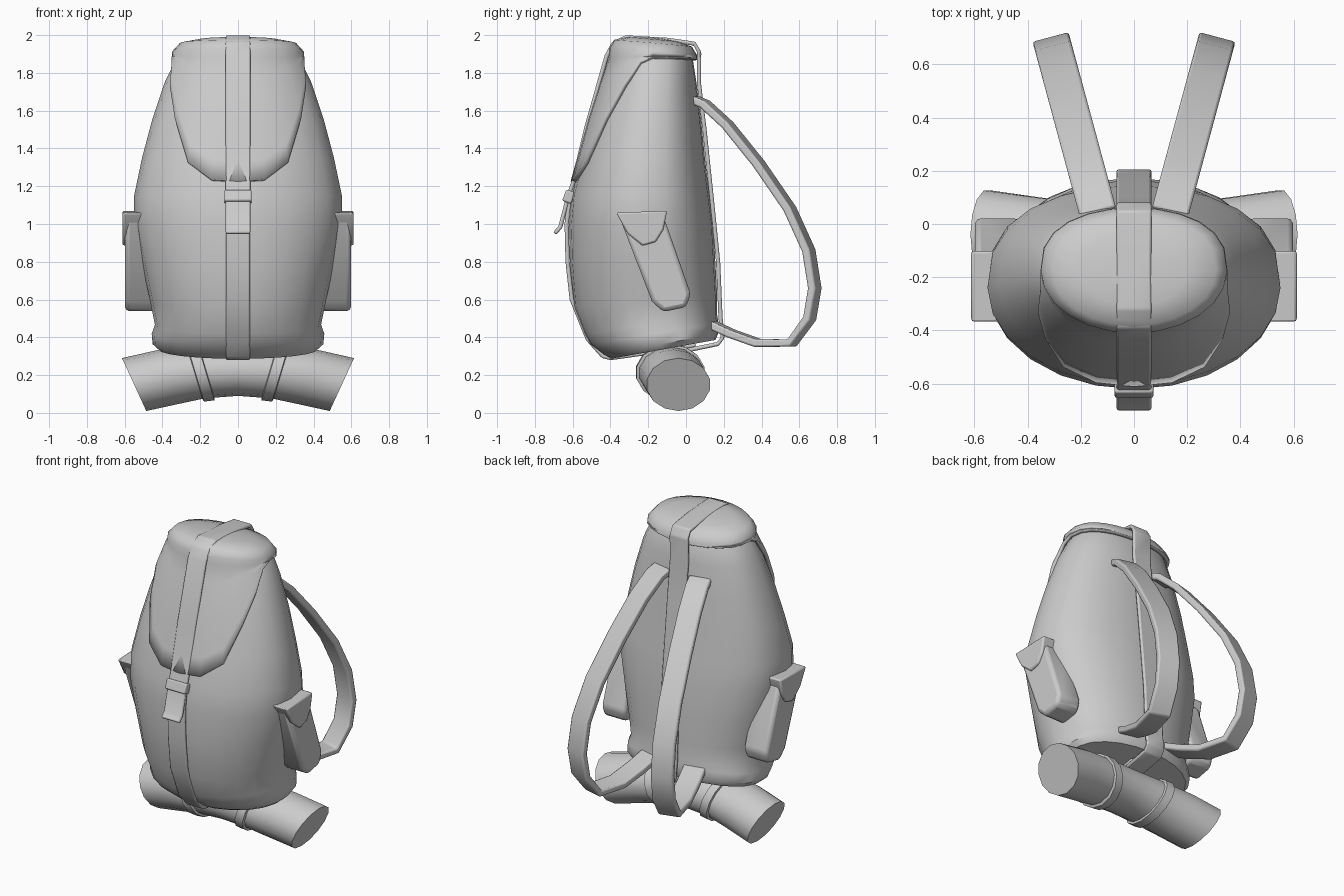
import bpy, bmesh
from math import sin, cos, pi, radians
from mathutils import Vector

cube = bpy.data.objects.get("Cube")
if cube:
    bpy.data.objects.remove(cube, do_unlink=True)

canvas = bpy.data.materials.new("grey canvas")
canvas.use_nodes = True
canvas.diffuse_color = (0.6, 0.6, 0.6, 1)
canvas.node_tree.nodes["Principled BSDF"].inputs["Base Color"].default_value = (0.6, 0.6, 0.6, 1)


def finish(name, bm, angle=40, bevel=0):
    bmesh.ops.recalc_face_normals(bm, faces=bm.faces)
    me = bpy.data.meshes.new(name)
    bm.to_mesh(me)
    bm.free()
    me.materials.append(canvas)
    me.shade_smooth()
    me.set_sharp_from_angle(angle=radians(angle))
    ob = bpy.data.objects.new(name, me)
    bpy.context.collection.objects.link(ob)
    if bevel:
        m = ob.modifiers.new("soft edges", 'BEVEL')
        m.width, m.segments = bevel, 2
    return ob


def loft(name, rings, caps=(True, True), **kw):
    """Skin a list of closed rings of points."""
    bm = bmesh.new()
    vs = [[bm.verts.new(p) for p in ring] for ring in rings]
    n = len(vs[0])
    for a, b in zip(vs, vs[1:]):
        for i in range(n):
            bm.faces.new((a[i], a[(i + 1) % n], b[(i + 1) % n], b[i]))
    if caps[0]:
        bm.faces.new(vs[0])
    if caps[1]:
        bm.faces.new(vs[-1])
    return finish(name, bm, **kw)


def lerp_table(table, t):
    """Interpolate rows keyed by their first value."""
    if t <= table[0][0]:
        return table[0][1:]
    for a, b in zip(table, table[1:]):
        if t <= b[0]:
            f = (t - a[0]) / (b[0] - a[0])
            return [p + (q - p) * f for p, q in zip(a[1:], b[1:])]
    return table[-1][1:]


def band(name, path, width, thick, across=(1, 0, 0), bevel=0.008):
    """Flat strap swept along a path of points."""
    pts = [Vector(p) for p in path]
    across = Vector(across).normalized()
    rings = []
    for i, p in enumerate(pts):
        t = pts[min(i + 1, len(pts) - 1)] - pts[max(i - 1, 0)]
        n = t.cross(across).normalized() * thick / 2
        w = across * width / 2
        rings.append([p - w - n, p + w - n, p + w + n, p - w + n])
    return loft(name, rings, angle=50, bevel=bevel)


# Main sack: height, half width, front y, back y
SACK = [(.34, .42, -.40, .155), (.37, .452, -.44, .17), (.43, .457, -.51, .172),
        (.48, .44, -.54, .165), (.6, .465, -.595, .165), (.8, .51, -.615, .155),
        (1.0, .55, -.62, .145), (1.15, .55, -.605, .125), (1.35, .508, -.55, .10),
        (1.55, .455, -.495, .08), (1.75, .388, -.43, .055), (1.88, .325, -.385, .035),
        (1.93, .28, -.34, 0)]
SIDES = 24


def sack_point(z, a, grow=0.0):
    """Point on the sack; angle 0 is the front."""
    hw, yf, yb = lerp_table(SACK, z)
    yc, ry = (yf + yb) / 2, (yb - yf) / 2
    c = cos(a)
    # the back is flatter than the front
    cy = c if c > 0 else -abs(c) ** 0.75
    y = yc - (ry + grow) * cy
    slope = 0.18 * max(0, min(1, (0.8 - z) / 0.4))
    return Vector(((hw + grow) * sin(a), y, z + slope * (y + 0.1)))


angles = [2 * pi * i / SIDES for i in range(SIDES)]
loft("sack", [[sack_point(r[0], a) for a in angles] for r in SACK])

# Lid with a long front flap: lower edge height by angle from the front
EDGE = [(0, 1.22), (16, 1.23), (30, 1.32), (45, 1.55), (70, 1.84), (90, 1.875), (180, 1.865)]


def lid_ring(t):
    ring = []
    for a in angles:
        deg = abs((a * 180 / pi + 180) % 360 - 180)
        low = lerp_table(EDGE, deg)[0]
        p = sack_point(low + (1.88 - low) * t, a, 0.004)
        ring.append(p)
    return ring


lid_rings = [lid_ring(t / 6) for t in range(7)]
rim = lid_rings[-1]
centre = Vector((0, -0.18, 0))
for scale, z in ((1.0, 1.905), (0.9, 1.94), (0.6, 1.957), (0.25, 1.965)):
    ring = []
    for p in rim:
        q = centre + (p - centre) * scale
        ring.append((q.x, q.y, z - 0.09 * (q.y + 0.18)))
    lid_rings.append(ring)
lid = loft("lid", lid_rings, caps=(False, True), angle=50)
shell = lid.modifiers.new("thickness", 'SOLIDIFY')
shell.thickness, shell.offset = 0.022, 1

# Long centre strap over the lid and down the back, then the lower front strap
over = [(-.695, .95), (-.665, .985), (-.625, 1.14), (-.597, 1.22), (-.525, 1.52),
        (-.42, 1.89), (-.385, 1.955), (-.32, 1.988), (-.1, 1.975), (.045, 1.955),
        (.07, 1.91), (.068, 1.75), (.098, 1.5), (.14, 1.1), (.17, .8), (.183, .5),
        (.195, .4), (.17, .365), (0, .33)]
band("centre_strap", [(0, y, z) for y, z in over], 0.13, 0.022)
under = [(.05, .36), (-.1, .332), (-.4, .29), (-.44, .3), (-.52, .39), (-.605, .6),
         (-.627, .8), (-.632, 1.0), (-.615, 1.16)]
band("lower_front_strap", [(0, y, z) for y, z in under], 0.125, 0.022)
band("strap_buckle", [(0, -.632, 1.115), (0, -.61, 1.175)], 0.145, 0.05)

# Shoulder straps
SHOULDER = [(.04, 1.66), (.1, 1.635), (.22, 1.525), (.385, 1.32), (.55, 1.08), (.65, .86),
            (.682, .66), (.655, .5), (.56, .37), (.38, .37), (.24, .42), (.12, .475)]
for side, s in (("left", 1), ("right", -1)):
    path = [(s * (0.14 + 0.27 * (y - 0.06)), y, z) for y, z in SHOULDER]
    band(side + "_shoulder_strap", path, 0.14, 0.042, (0.97, -0.26 * s, 0), 0.01)

# Leaning side pockets with flaps
POCKET = [(-.35, 1.03), (-.115, 1.03), (.025, .63), (0, .56), (-.12, .535), (-.18, .59)]
FLAP = [(-.37, 1.06), (-.10, 1.07), (-.12, .97), (-.16, .905), (-.23, .885), (-.31, .95)]


def slab(name, outline, x0, x1, s, bevel):
    rings = [[(s * x, y, z) for y, z in outline] for x in (x0, x1)]
    return loft(name, rings, angle=45, bevel=bevel)


for side, s in (("left", 1), ("right", -1)):
    slab(side + "_pocket", POCKET, .43, .597, s, 0.022)
    slab(side + "_pocket_flap", FLAP, .48, .612, s, 0.01)

# Bedroll drooping at both ends, with two ties
ROLL = [(0, -.09, .222, .165, .132), (.2, -.085, .215, .168, .138),
        (.37, -.065, .19, .17, .145), (.55, -.04, .15, .17, .14)]


def roll_ring(x, lean, grow=1.0):
    y, z, ry, rz = lerp_table(ROLL, abs(x))
    ring = []
    for i in range(14):
        a = 2 * pi * (i + 0.5) / 14
        dz = rz * grow * sin(a)
        ring.append((x + lean * dz, y + ry * grow * cos(a), z + dz))
    return ring


xs = [-.55, -.37, -.2, 0, .2, .37, .55]
loft("bedroll", [roll_ring(x, 0.46 * x / 0.55) for x in xs], angle=45)
for side, s in (("left", 1), ("right", -1)):
    rings = [roll_ring(s * x, 0.3 * s, g)
             for x, g in ((.165, .98), (.17, 1.09), (.225, 1.09), (.23, .98))]
    loft(side + "_bedroll_tie", rings, angle=50)
